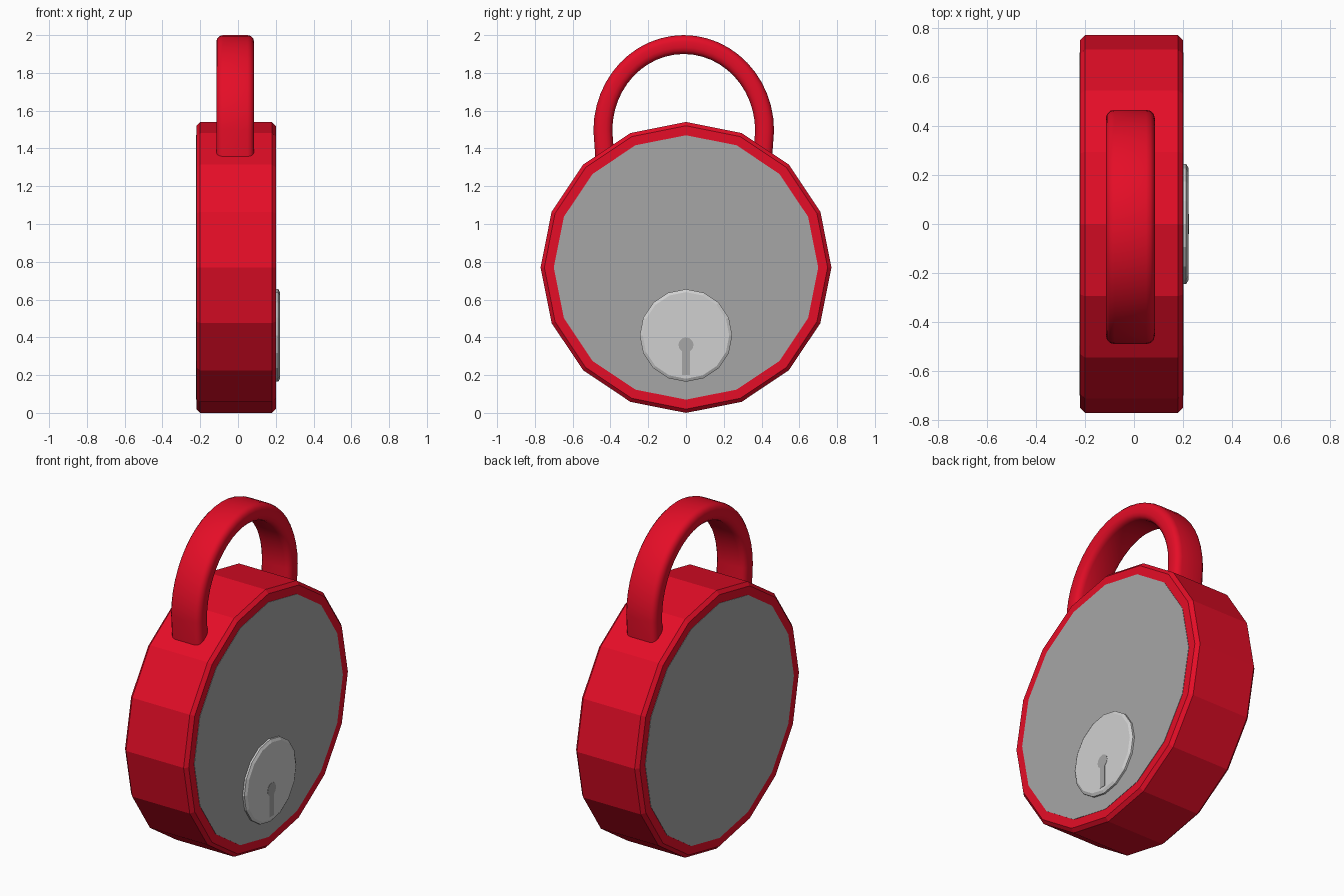
import bpy, bmesh, math
from mathutils import Vector

if "Cube" in bpy.data.objects:
    bpy.data.objects.remove(bpy.data.objects["Cube"])


def material(name, rgb):
    m = bpy.data.materials.new(name)
    m.diffuse_color = (*rgb, 1)
    m.use_nodes = True
    m.node_tree.nodes["Principled BSDF"].inputs["Base Color"].default_value = m.diffuse_color
    return m


RED = material("red paint", (0.78, 0.004, 0.02))
GREY = material("grey metal", (0.38, 0.38, 0.38))
SILVER = material("light silver", (0.63, 0.63, 0.63))


def make_object(name, bm, mat, smooth=None):
    bmesh.ops.recalc_face_normals(bm, faces=bm.faces)
    mesh = bpy.data.meshes.new(name)
    bm.to_mesh(mesh)
    bm.free()
    mesh.materials.append(mat)
    ob = bpy.data.objects.new(name, mesh)
    bpy.context.collection.objects.link(ob)
    if smooth:
        bpy.ops.object.select_all(action='DESELECT')
        ob.select_set(True)
        bpy.context.view_layer.objects.active = ob
        bpy.ops.object.shade_smooth_by_angle(angle=math.radians(smooth))
    return ob


def skin(rings):
    """Join equal-sized rings of points into a capped solid."""
    bm = bmesh.new()
    vs = [[bm.verts.new(p) for p in ring] for ring in rings]
    n = len(vs[0])
    for a, b in zip(vs, vs[1:]):
        for i in range(n):
            bm.faces.new((a[i], a[(i + 1) % n], b[(i + 1) % n], b[i]))
    bm.faces.new(vs[0])
    bm.faces.new(vs[-1])
    return bm


def disc(name, mat, profile, z, sides=16):
    """Polygonal disc about the x axis; profile holds (x, radius) pairs."""
    rings = []
    for x, r in profile:
        angles = [2 * math.pi * i / sides for i in range(sides)]
        rings.append([(x, r * math.sin(a), z + r * math.cos(a)) for a in angles])
    return make_object(name, skin(rings), mat)


# Faceted lock body with chamfered rims
disc("lock_body", RED, [(-0.22, 0.75), (-0.20, 0.77), (0.18, 0.77), (0.20, 0.75)], 0.77)

# Grey plates on both faces
disc("right_plate", GREY, [(0.199, 0.70), (0.202, 0.70)], 0.77)
disc("left_plate", GREY, [(-0.222, 0.70), (-0.219, 0.70)], 0.77)

# Raised lock cylinder with chamfered edge
disc("lock_cylinder", SILVER, [(0.20, 0.245), (0.213, 0.245), (0.222, 0.229)], 0.41)

# Keyhole: round head running into a straight slot
bm = bmesh.new()
outline = [(-0.02, 0.20), (0.02, 0.20)]
for i in range(11):
    a = math.radians(-60 + 30 * i)
    outline.append((0.04 * math.cos(a), 0.36 + 0.04 * math.sin(a)))
bm.faces.new([bm.verts.new((0.2235, y, z)) for y, z in outline])
face = bm.faces[:][0] if not bm.faces.ensure_lookup_table() else None
ext = bmesh.ops.extrude_face_region(bm, geom=[face])
bmesh.ops.translate(bm, verts=[v for v in ext["geom"] if isinstance(v, bmesh.types.BMVert)],
                    vec=(-0.003, 0, 0))
make_object("keyhole", bm, GREY)

# Shackle: rounded rectangular section swept over an arch with two legs
section = []
W, T, R = 0.10, 0.05, 0.035
for sx, st, start in ((1, 1, 0), (-1, 1, 90), (-1, -1, 180), (1, -1, 270)):
    for k in range(4):
        a = math.radians(start + 30 * k)
        section.append((sx * (W - R) + R * math.cos(a), st * (T - R) + R * math.sin(a)))

path = [(Vector((0.413, 1.28)), Vector((1, 0)))]
for i in range(25):
    a = math.pi * i / 24
    path.append((Vector((0.428 * math.cos(a), 1.495 + 0.455 * math.sin(a))),
                 Vector((math.cos(a), math.sin(a)))))
path.append((Vector((-0.413, 1.28)), Vector((-1, 0))))
rings = []
for p, out in path:
    rings.append([(-0.015 + w, -0.012 + p.x + out.x * t, p.y + out.y * t) for w, t in section])
make_object("shackle", skin(rings), RED, 35)
